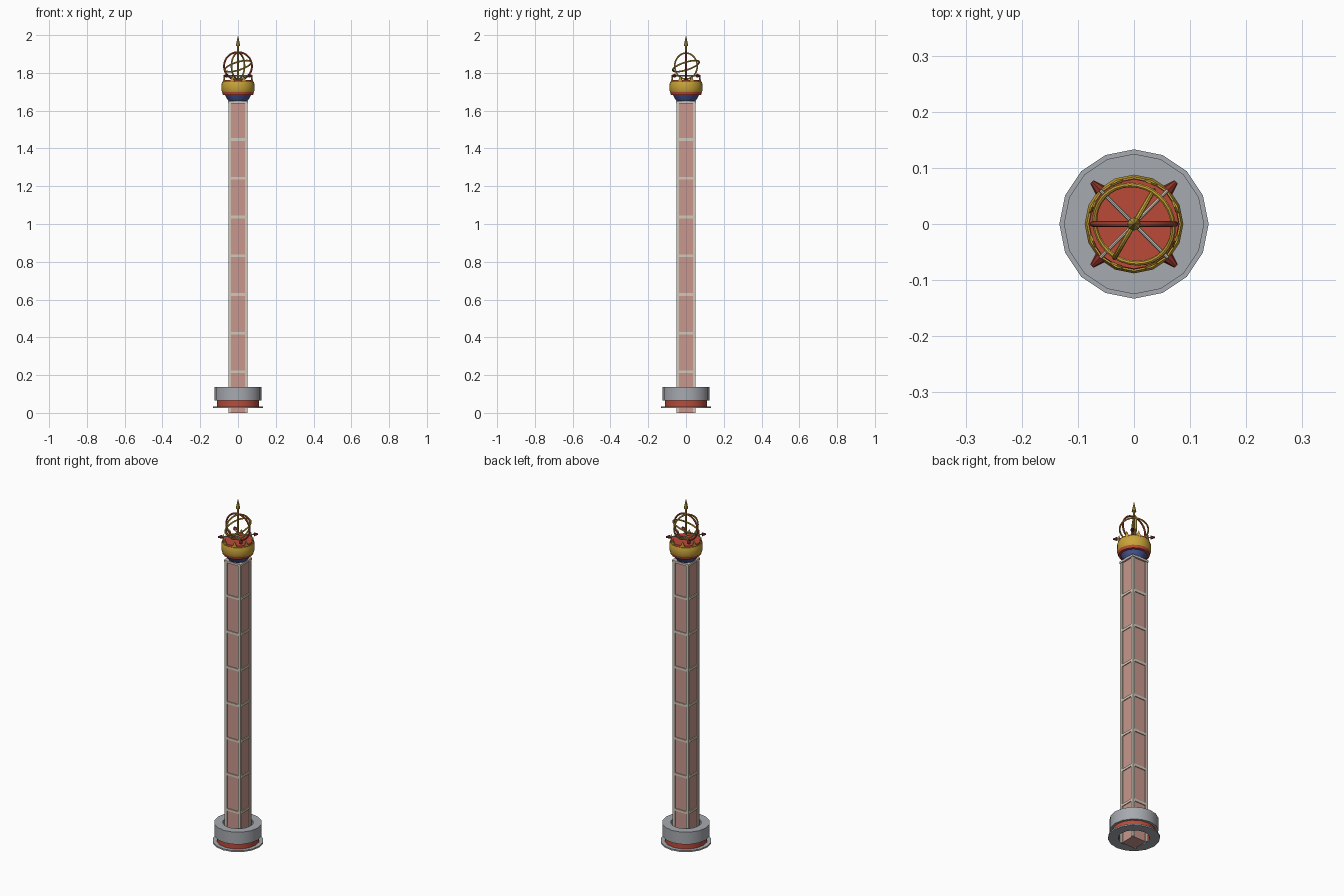
import bpy, bmesh
from math import sin, cos, pi, radians
from mathutils import Matrix, Vector

cube = bpy.data.objects.get("Cube")
if cube:
    bpy.data.objects.remove(cube)


def material(name, rgb):
    m = bpy.data.materials.new(name)
    m.use_nodes = True
    m.diffuse_color = (*rgb, 1)
    m.node_tree.nodes["Principled BSDF"].inputs["Base Color"].default_value = (*rgb, 1)
    return m


BRICK = material("pink brick", (0.58, 0.31, 0.27))
CREAM = material("cream stone", (0.64, 0.58, 0.49))
GREY = material("grey stone", (0.38, 0.40, 0.43))
RED = material("red paint", (0.50, 0.07, 0.04))
GOLD = material("gold", (0.58, 0.37, 0.04))
BLUE = material("blue paint", (0.06, 0.09, 0.29))
DARK = material("dark red", (0.25, 0.03, 0.02))


def finish(name, bm, mat, smooth=True):
    bmesh.ops.recalc_face_normals(bm, faces=bm.faces)
    mesh = bpy.data.meshes.new(name)
    bm.to_mesh(mesh)
    bm.free()
    mesh.materials.append(mat)
    if smooth:
        mesh.shade_smooth()
        mesh.set_sharp_from_angle(angle=radians(32))
    obj = bpy.data.objects.new(name, mesh)
    bpy.context.collection.objects.link(obj)
    return obj


def box(name, mat, center, size):
    bm = bmesh.new()
    bmesh.ops.create_cube(bm, size=1)
    bmesh.ops.transform(bm, verts=bm.verts,
                        matrix=Matrix.Translation(center) @ Matrix.Diagonal((*size, 1)))
    return finish(name, bm, mat, False)


def lathe(name, mat, profile, closed=False, sides=16):
    """Spin a (radius, height) profile around z; closed profiles make rings."""
    bm = bmesh.new()
    rings = [[bm.verts.new((r * cos(2 * pi * i / sides), r * sin(2 * pi * i / sides), z))
              for i in range(sides)] for r, z in profile]
    pairs = list(zip(rings, rings[1:]))
    if closed:
        pairs.append((rings[-1], rings[0]))
    else:
        bm.faces.new(rings[0])
        bm.faces.new(rings[-1])
    for a, b in pairs:
        for i in range(sides):
            j = (i + 1) % sides
            bm.faces.new((a[i], a[j], b[j], b[i]))
    return finish(name, bm, mat)


def ring(name, mat, inner, outer, z0, z1):
    return lathe(name, mat, [(inner, z0), (outer, z0), (outer, z1), (inner, z1)], True)


def hoop(name, mat, radius, tube, z, rotation):
    """Thin torus, turned by the given matrix."""
    section = [(radius + tube * cos(2 * pi * k / 8), tube * sin(2 * pi * k / 8)) for k in range(8)]
    obj = lathe(name, mat, section, True, 32)
    obj.data.transform(Matrix.Translation((0, 0, z)) @ rotation)
    return obj


def rod(name, mat, start, end, r0, r1, sides=8):
    """Straight bar or cone between two points."""
    start, end = Vector(start), Vector(end)
    axis = end - start
    bm = bmesh.new()
    turn = axis.to_track_quat("Z", "Y").to_matrix().to_4x4()
    bmesh.ops.create_cone(bm, cap_ends=True, segments=sides, radius1=r0, radius2=r1,
                          depth=axis.length,
                          matrix=Matrix.Translation((start + end) / 2) @ turn)
    return finish(name, bm, mat)


# Square shaft with corner posts and horizontal bands
TOP = 1.65
box("shaft", BRICK, (0, 0, TOP / 2), (0.088, 0.088, TOP))
for sx in (-1, 1):
    for sy in (-1, 1):
        box("corner_post", CREAM, (sx * 0.043, sy * 0.043, TOP / 2), (0.014, 0.014, TOP))
for i in range(7):
    box("shaft_band", CREAM, (0, 0, 0.217 + i * 0.205), (0.097, 0.097, 0.014))
box("shaft_cap", CREAM, (0, 0, 1.645), (0.106, 0.106, 0.012))

# Round base: plate, red step and grey drum, open around the shaft
ring("base_plate", GREY, 0.08, 0.133, 0.025, 0.033)
ring("base_step", RED, 0.08, 0.112, 0.033, 0.066)
ring("base_drum", GREY, 0.08, 0.125, 0.066, 0.136)

# Head: blue flare, red band, gold drum and red roof
lathe("head_flare", BLUE, [(0.049, 1.65), (0.059, 1.664), (0.07, 1.686)])
lathe("head_band", RED, [(0.07, 1.682), (0.08, 1.684), (0.084, 1.699)])
lathe("head_drum", GOLD, [(0.084, 1.699), (0.088, 1.71), (0.088, 1.738), (0.084, 1.752)])
lathe("head_roof", RED, [(0.081, 1.752), (0.08, 1.762)])

# Crown of upright pointed plates around the roof edge
for i in range(8):
    bm = bmesh.new()
    pts = [bm.verts.new((x, y, z)) for x in (0.077, 0.081)
           for y, z in ((-0.012, 1.755), (0.012, 1.755), (0, 1.787))]
    bm.faces.new(pts[:3])
    bm.faces.new(pts[3:])
    for a in range(3):
        b = (a + 1) % 3
        bm.faces.new((pts[a], pts[b], pts[b + 3], pts[a + 3]))
    bm.transform(Matrix.Rotation(pi / 8 + i * pi / 4, 4, "Z"))
    finish("crown_point", bm, GOLD, False)

# Open globe of three hoops
BALL = 1.836
upright = Matrix.Rotation(pi / 2, 4, "X")
hoop("red_hoop", RED, 0.074, 0.005, BALL, upright)
hoop("upright_hoop", GOLD, 0.069, 0.0045, BALL, Matrix.Rotation(radians(60), 4, "Z") @ upright)
hoop("tilted_hoop", GOLD, 0.073, 0.0045, BALL,
     Matrix.Rotation(radians(-17), 4, "Y") @ Matrix.Rotation(radians(17), 4, "X"))

# Central mast with arrow tip
rod("mast", GOLD, (0, 0, 1.755), (0, 0, 1.95), 0.004, 0.004)
rod("mast_tip", GOLD, (0, 0, 1.942), (0, 0, 2.0), 0.012, 0)

# Four diagonal arms with dark points
for i in range(4):
    a = pi / 4 + i * pi / 2
    d = Vector((cos(a), sin(a), 0))
    up = Vector((0, 0, 1.785))
    rod("vane_arm", CREAM, up, d * 0.09 + up, 0.0035, 0.0035)
    rod("vane_point", DARK, d * 0.085 + up, d * 0.106 + up, 0.011, 0.004)
